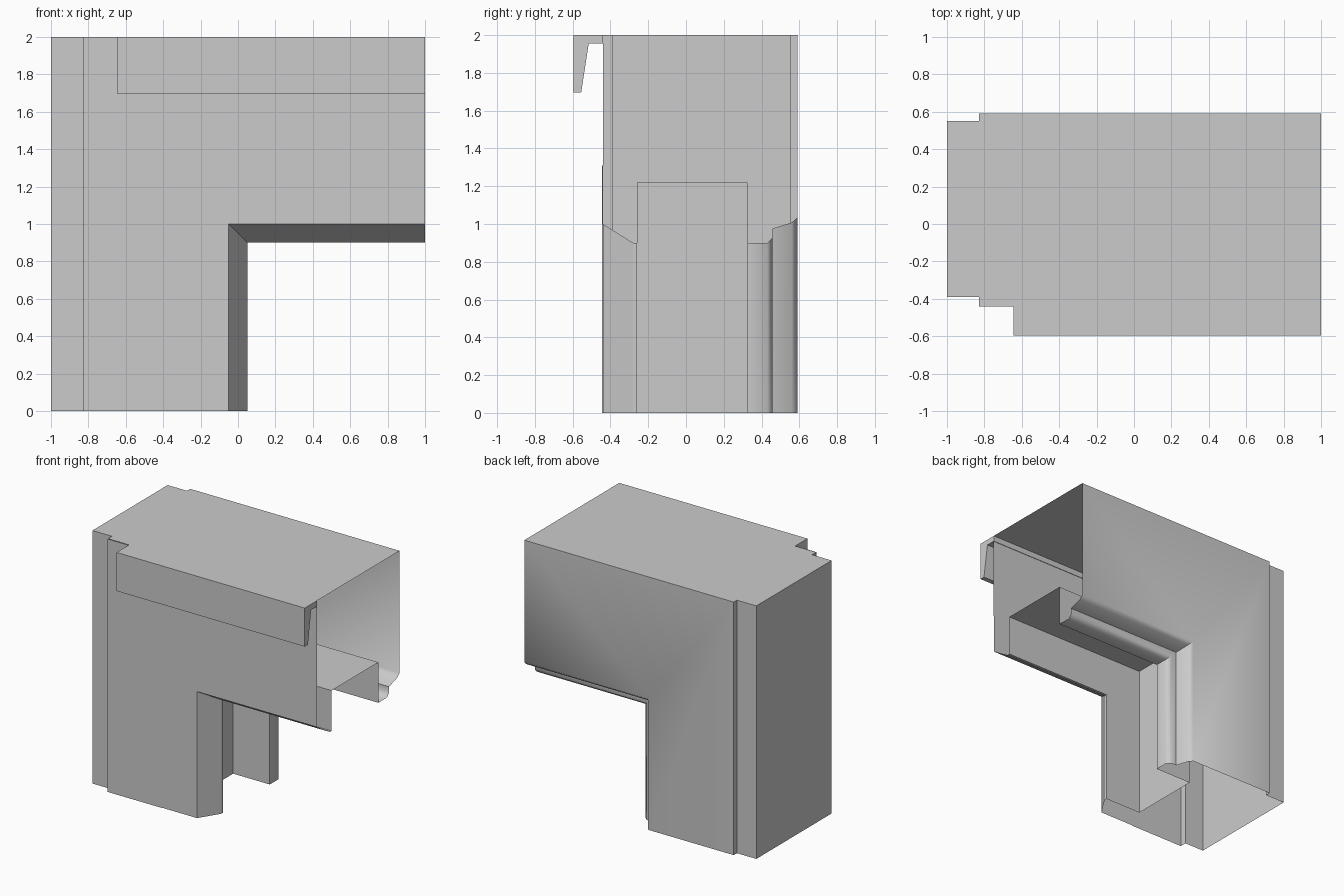
import bpy, bmesh, math

cube = bpy.data.objects.get("Cube")
if cube:
    bpy.data.objects.remove(cube, do_unlink=True)

grey = bpy.data.materials.new("light grey")
grey.use_nodes = True
colour = (0.6, 0.6, 0.6, 1)
grey.diffuse_color = colour
grey.node_tree.nodes["Principled BSDF"].inputs["Base Color"].default_value = colour

TOP, END = 2.0, 1.0
STEP_X = -0.83          # where the narrow outer strip meets the main body
FRONT, BACK = -0.44, 0.59
OUTER = None            # marks the outer edge of the swept section


def make(name, rows, smooth=None, caps=False):
    """Skin consecutive rows of points with quads, optionally closed at both ends."""
    bm = bmesh.new()
    grid = [[bm.verts.new(p) for p in row] for row in rows]
    for a, b in zip(grid, grid[1:]):
        for i in range(len(a) - 1):
            bm.faces.new((a[i], a[i + 1], b[i + 1], b[i]))
    if caps:
        for row in (grid[0], grid[-1]):
            bm.faces.new(row[:-1])
        bmesh.ops.remove_doubles(bm, verts=bm.verts, dist=0.0001)
        bmesh.ops.recalc_face_normals(bm, faces=bm.faces)
    mesh = bpy.data.meshes.new(name)
    bm.to_mesh(mesh)
    bm.free()
    mesh.materials.append(grey)
    obj = bpy.data.objects.new(name, mesh)
    bpy.context.collection.objects.link(obj)
    if smooth:
        bpy.ops.object.select_all(action='DESELECT')
        obj.select_set(True)
        bpy.context.view_layer.objects.active = obj
        bpy.ops.object.shade_smooth_by_angle(angle=math.radians(smooth))
    return obj


def sweep(name, section, smooth=None):
    """Run a section of (inward offset, y) up the leg and along the arm, mitred."""
    pts = [(STEP_X, y, TOP) if u is OUTER else (u - 0.05, y, 1 - u)
           for u, y in section]
    return make(name, [[(x, y, 0) for x, y, z in pts], pts,
                       [(END, y, z) for x, y, z in pts]], smooth)


# Front wall, with a shallow recess and a chamfered inner edge
sweep("front_panel", [(OUTER, FRONT - 0.004), (-0.31, FRONT - 0.004), (-0.31, FRONT),
                      (0, FRONT), (0.1, -0.28), (0.1, -0.26)])

# Square channel around the inner side of the corner
sweep("inner_channel", [(0.1, -0.26), (-0.22, -0.26), (-0.22, 0.325), (0.1, 0.325)])

# Lip, cove and rounded edge leading into the back wall
sweep("back_panel", [(0.1, 0.325), (0.1, 0.432), (0.072, 0.459), (0.024, 0.459),
                     (-0.008, 0.56), (-0.034, BACK), (OUTER, BACK)], smooth=50)

# Narrow stepped strip along the outer side of the leg
strip = [(STEP_X, BACK), (STEP_X, 0.55), (-1, 0.55),
         (-1, -0.39), (STEP_X, -0.39), (STEP_X, FRONT)]
make("outer_strip", [[(x, y, z) for x, y in strip] for z in (0, TOP)])

# Flat top
bm = bmesh.new()
outline = strip + [(END, FRONT), (END, BACK)]
bm.faces.new([bm.verts.new((x, y, TOP)) for x, y in outline])
top_mesh = bpy.data.meshes.new("top_panel")
bm.to_mesh(top_mesh)
bm.free()
top_mesh.materials.append(grey)
bpy.context.collection.objects.link(bpy.data.objects.new("top_panel", top_mesh))

# Downturned drip edge along the front of the arm
drip = [(FRONT, TOP), (-0.595, TOP), (-0.595, 1.695), (-0.555, 1.695),
        (-0.515, 1.955), (FRONT, 1.955), (FRONT, TOP)]
make("drip_edge", [[(x, y, z) for y, z in drip] for x in (-0.645, END)], caps=True)
